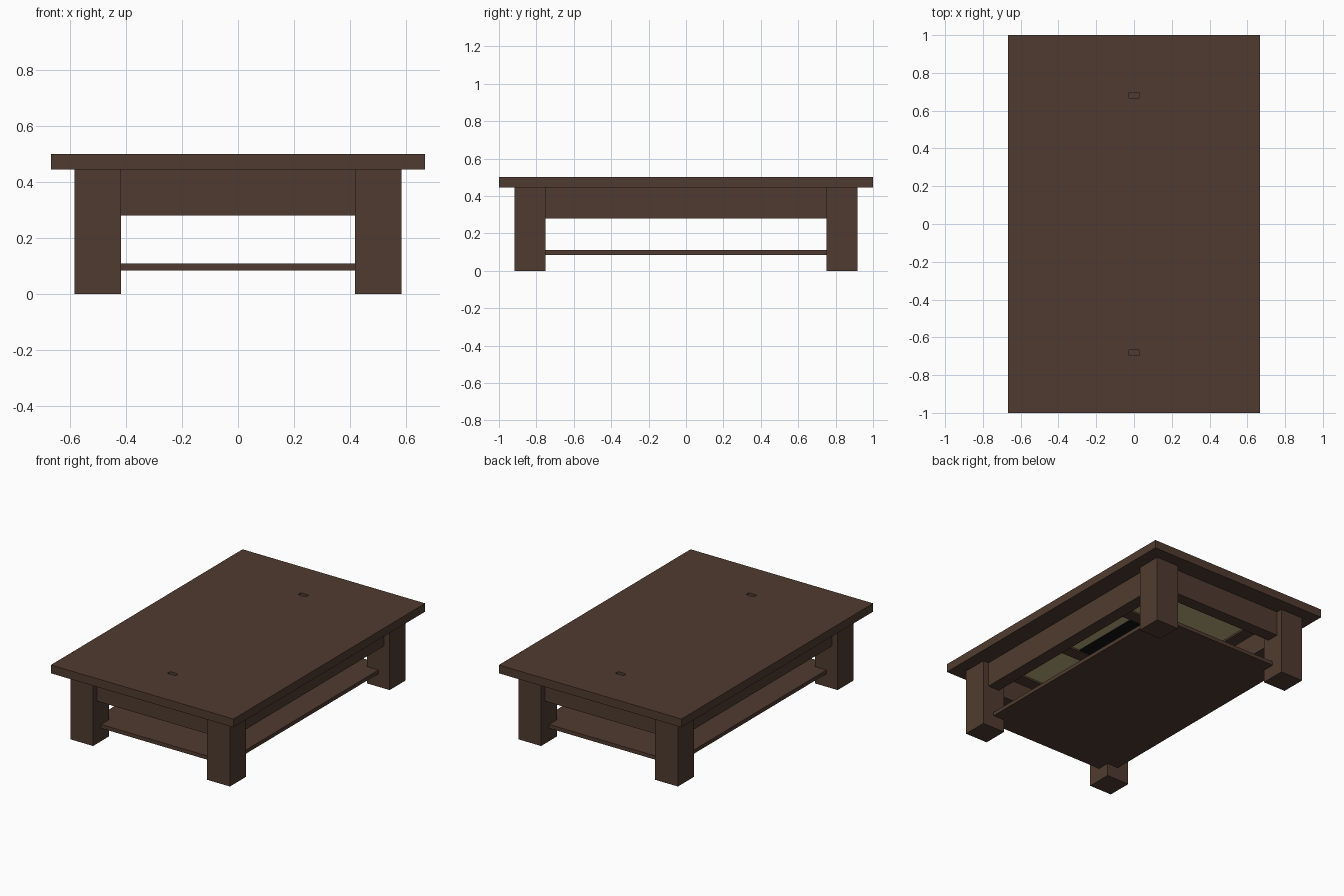
import bpy, bmesh

if "Cube" in bpy.data.objects:
    bpy.data.objects.remove(bpy.data.objects["Cube"])


def material(name, rgb):
    m = bpy.data.materials.new(name)
    m.diffuse_color = (*rgb, 1)
    m.use_nodes = True
    m.node_tree.nodes["Principled BSDF"].inputs["Base Color"].default_value = m.diffuse_color
    return m


wood = material("dark_wood", (0.08, 0.044, 0.029))
lining = material("khaki_lining", (0.52, 0.44, 0.22))
black = material("black_panel", (0.006, 0.006, 0.008))


def finish(name, bm, mat):
    bmesh.ops.recalc_face_normals(bm, faces=bm.faces)
    me = bpy.data.meshes.new(name)
    bm.to_mesh(me)
    bm.free()
    ob = bpy.data.objects.new(name, me)
    bpy.context.collection.objects.link(ob)
    me.materials.append(mat)
    return ob


def box(name, x, y, z, mat=wood, corner=0):
    """Box from (min, max) ranges, optionally with rounded vertical edges."""
    bm = bmesh.new()
    bmesh.ops.create_cube(bm, size=1)
    for v in bm.verts:
        v.co = [r[0] + (c + 0.5) * (r[1] - r[0]) for c, r in zip(v.co, (x, y, z))]
    if corner:
        upright = [e for e in bm.edges
                   if abs(e.verts[0].co.z - e.verts[1].co.z) > 1e-5]
        bmesh.ops.bevel(bm, geom=upright, offset=corner, segments=3,
                        profile=0.5, affect='EDGES')
    return finish(name, bm, mat)


def span(a, b, s):
    return (min(a * s, b * s), max(a * s, b * s))


UNDER = 0.445

# Table top with two shallow finger slots
top = box("table_top", (-0.667, 0.667), (-1, 1), (UNDER, 0.5))
for s in (-1, 1):
    cutter = box("slot_cutter", (-0.03, 0.03), span(0.667, 0.697, s),
                 (0.475, 0.52), wood, 0.008)
    cutter.hide_render = True
    cutter.hide_set(True)
    mod = top.modifiers.new("slot", 'BOOLEAN')
    mod.operation = 'DIFFERENCE'
    mod.solver = 'EXACT'
    mod.object = cutter

# Legs
for sx in (-1, 1):
    for sy in (-1, 1):
        box("leg", span(0.417, 0.583, sx), span(0.75, 0.917, sy), (0, UNDER))

# Aprons between the legs, and the inner rim under the top
for s in (-1, 1):
    box("end_apron", (-0.417, 0.417), span(0.792, 0.875, s), (0.28, UNDER))
    box("side_apron", span(0.458, 0.542, s), (-0.75, 0.75), (0.28, UNDER))
    box("end_rim", (-0.458, 0.458), span(0.71, 0.792, s), (0.42, UNDER))
    box("side_rim", span(0.375, 0.458, s), (-0.71, 0.71), (0.42, UNDER))
    box("cross_bar", (-0.375, 0.375), span(0.25, 0.333, s), (0.42, UNDER))
    box("end_lining", (-0.375, 0.375), span(0.333, 0.71, s), (0.432, UNDER), lining)

# Middle bay lining and its dark panel
box("middle_lining", (-0.375, 0.375), (-0.25, 0.25), (0.432, UNDER), lining)
box("middle_panel", (-0.23, 0.23), (-0.25, 0.25), (0.426, 0.432), black)

# Lower shelf, notched around the legs
quarter = [(0.5, 0.75), (0.417, 0.75), (0.417, 0.833)]
outline = []
for sx, sy in ((1, 1), (-1, 1), (-1, -1), (1, -1)):
    pts = quarter if sx * sy > 0 else quarter[::-1]
    outline += [(sx * x, sy * y) for x, y in pts]
bm = bmesh.new()
face = bm.faces.new([bm.verts.new((x, y, 0.085)) for x, y in outline])
ext = bmesh.ops.extrude_face_region(bm, geom=[face], use_keep_orig=True)
for g in ext["geom"]:
    if isinstance(g, bmesh.types.BMVert):
        g.co.z = 0.11
finish("lower_shelf", bm, wood)
